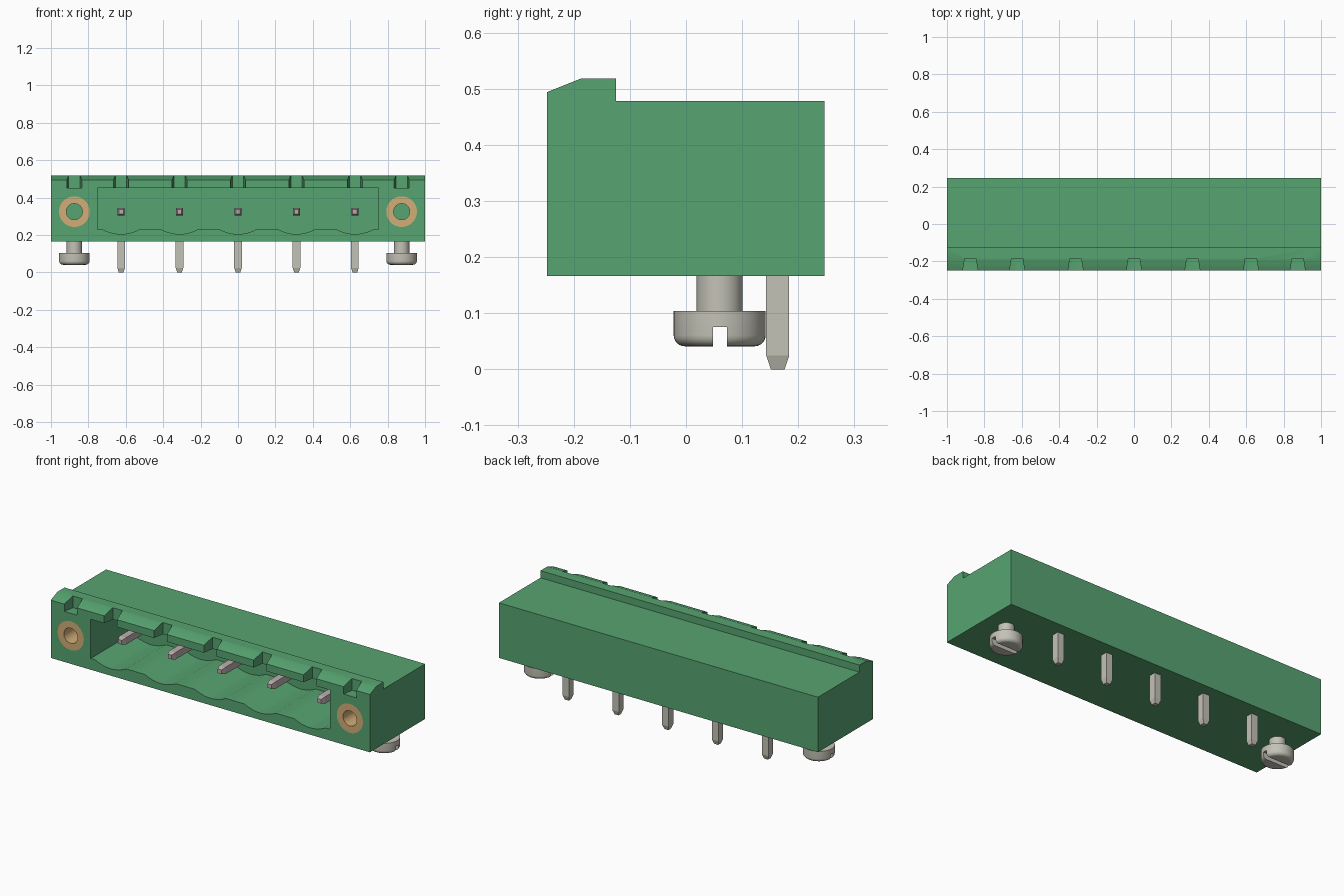
import bpy, bmesh, math
from mathutils import Vector

cube = bpy.data.objects.get("Cube")
if cube:
    bpy.data.objects.remove(cube, do_unlink=True)


def material(name, rgb):
    m = bpy.data.materials.new(name)
    m.use_nodes = True
    m.diffuse_color = (*rgb, 1)
    m.node_tree.nodes["Principled BSDF"].inputs["Base Color"].default_value = (*rgb, 1)
    return m


GREEN = material("green plastic", (0.095, 0.37, 0.165))
BRASS = material("brass", (0.64, 0.42, 0.185))
NICKEL = material("nickel", (0.55, 0.54, 0.47))
TIN = material("contact metal", (0.50, 0.43, 0.42))

PINS = [i * 0.3125 for i in range(-2, 3)]
ENDS = [-0.875, 0.875]
FRONT, BACK, BASE = -0.248, 0.247, 0.166
BORE_Z = 0.325


def finish(name, bm, mat):
    bmesh.ops.recalc_face_normals(bm, faces=bm.faces)
    me = bpy.data.meshes.new(name)
    bm.to_mesh(me)
    bm.free()
    ob = bpy.data.objects.new(name, me)
    bpy.context.collection.objects.link(ob)
    if mat:
        me.materials.append(mat)
    return ob


def prism(name, pts, axis, lo, hi, mat=None):
    """Extrude a 2D outline along x (pts y,z), y (pts x,z) or z (pts x,y)."""
    place = {"x": lambda a, b, t: (t, a, b),
             "y": lambda a, b, t: (a, t, b),
             "z": lambda a, b, t: (a, b, t)}[axis]
    bm = bmesh.new()
    face = bm.faces.new([bm.verts.new(place(a, b, lo)) for a, b in pts])
    new = bmesh.ops.extrude_face_region(bm, geom=[face])["geom"]
    bmesh.ops.translate(bm, vec=Vector(place(0, 0, hi - lo)),
                        verts=[v for v in new if isinstance(v, bmesh.types.BMVert)])
    return finish(name, bm, mat)


def circle(cx, cy, r, n=48):
    return [(cx + r * math.cos(2 * math.pi * i / n),
             cy + r * math.sin(2 * math.pi * i / n)) for i in range(n)]


def rect(x0, x1, y0, y1):
    return [(x0, y0), (x1, y0), (x1, y1), (x0, y1)]


def select(ob):
    bpy.ops.object.select_all(action="DESELECT")
    ob.select_set(True)
    bpy.context.view_layer.objects.active = ob


def cut(ob, cutter):
    cutter.hide_render = True
    mod = ob.modifiers.new("cut", "BOOLEAN")
    mod.operation, mod.solver, mod.object = "DIFFERENCE", "EXACT", cutter
    select(ob)
    bpy.ops.object.modifier_apply(modifier=mod.name)
    bpy.data.objects.remove(cutter, do_unlink=True)


def smooth(ob):
    select(ob)
    bpy.ops.object.shade_smooth_by_angle(angle=math.radians(30))


def lathe(name, profile, centre, mat, n=48):
    """Spin a closed (radius, z) profile round a vertical axis."""
    bm = bmesh.new()
    vs = [bm.verts.new((r, 0, z)) for r, z in profile]
    edges = [bm.edges.new(p) for p in zip(vs, vs[1:])]
    bmesh.ops.spin(bm, geom=vs + edges, cent=(0, 0, 0), axis=(0, 0, 1),
                   angle=2 * math.pi, steps=n)
    bmesh.ops.remove_doubles(bm, verts=bm.verts, dist=1e-5)
    bmesh.ops.translate(bm, vec=Vector(centre), verts=bm.verts)
    return finish(name, bm, mat)


def square_pin(name, centre, end, tip, half, axis, mat):
    """Square bar from end to tip with a tapered point at the tip."""
    shoulder = tip + (0.025 if end > tip else -0.025)
    bm = bmesh.new()
    rings = []
    for t, h in ((end, half), (shoulder, half), (tip, half * 0.6)):
        ring = []
        for a, b in rect(-h, h, -h, h):
            u, v = centre[0] + a, centre[1] + b
            ring.append(bm.verts.new((u, v, t) if axis == "z" else (u, t, v)))
        rings.append(ring)
    for r0, r1 in zip(rings, rings[1:]):
        for i in range(4):
            j = (i + 1) % 4
            bm.faces.new((r0[i], r0[j], r1[j], r1[i]))
    bm.faces.new(rings[0])
    bm.faces.new(rings[-1])
    return finish(name, bm, mat)


# Housing with a raised, chamfered lip along the front
housing = prism("housing", [(FRONT, BASE), (BACK, BASE), (BACK, 0.478), (-0.125, 0.478),
                            (-0.125, 0.518), (-0.188, 0.518), (FRONT, 0.494)],
                "x", -1, 1, GREEN)

# Plug cavity, its floor scalloped under every contact
outline = [(0.75, 0.452), (-0.75, 0.452), (-0.75, 0.23)]
for x in PINS:
    for i in range(13):
        u = -1 + i / 6
        outline.append((x + 0.098 * u, 0.23 - 0.025 * (1 - u * u)))
outline.append((0.75, 0.23))
cut(housing, prism("cavity_cutter", outline, "y", FRONT - 0.1, 0.11))

# Tapered coding notches through the lip
for x in PINS + ENDS:
    floor = 0.452 if x in ENDS else 0.44
    pts = [(x - 0.042, FRONT - 0.01), (x + 0.042, FRONT - 0.01),
           (x + 0.03, -0.184), (x - 0.03, -0.184)]
    cut(housing, prism("notch_cutter", pts, "z", floor, 0.6))

# Threaded flange bushings
for side, x in zip(("right", "left"), ENDS):
    cut(housing, prism("bore_cutter", circle(x, BORE_Z, 0.082), "y", FRONT - 0.1, 0.0))
    bushing = prism(side + "_bushing", circle(x, BORE_Z, 0.082), "y", FRONT, 0.0, BRASS)
    cut(bushing, prism("bushing_cutter", circle(x, BORE_Z, 0.043), "y", FRONT - 0.1, 0.1))
    smooth(bushing)
smooth(housing)

# Slotted mounting screws under the flanges
fillet = [(0.062 + 0.02 * math.sin(a), 0.061 - 0.02 * math.cos(a))
          for a in [math.pi / 2 * i / 6 for i in range(7)]]
profile = [(0, 0.041)] + fillet + [(0.082, 0.104), (0.041, 0.104), (0.041, 0.17), (0, 0.17)]
for side, x in zip(("right", "left"), ENDS):
    screw = lathe(side + "_screw", profile, (x, 0.06, 0), NICKEL)
    cut(screw, prism("slot_cutter", rect(0.048, 0.073, 0, 0.075), "x", x - 0.1, x + 0.1))
    smooth(screw)

# Contacts: solder tails below and mating pins inside the cavity
for n, x in enumerate(PINS, 1):
    square_pin(f"solder_tail_{n}", (x, 0.1635), 0.17, 0.0, 0.0205, "z", NICKEL)
    square_pin(f"mating_pin_{n}", (x, BORE_Z), 0.115, -0.165, 0.0195, "y", TIN)
